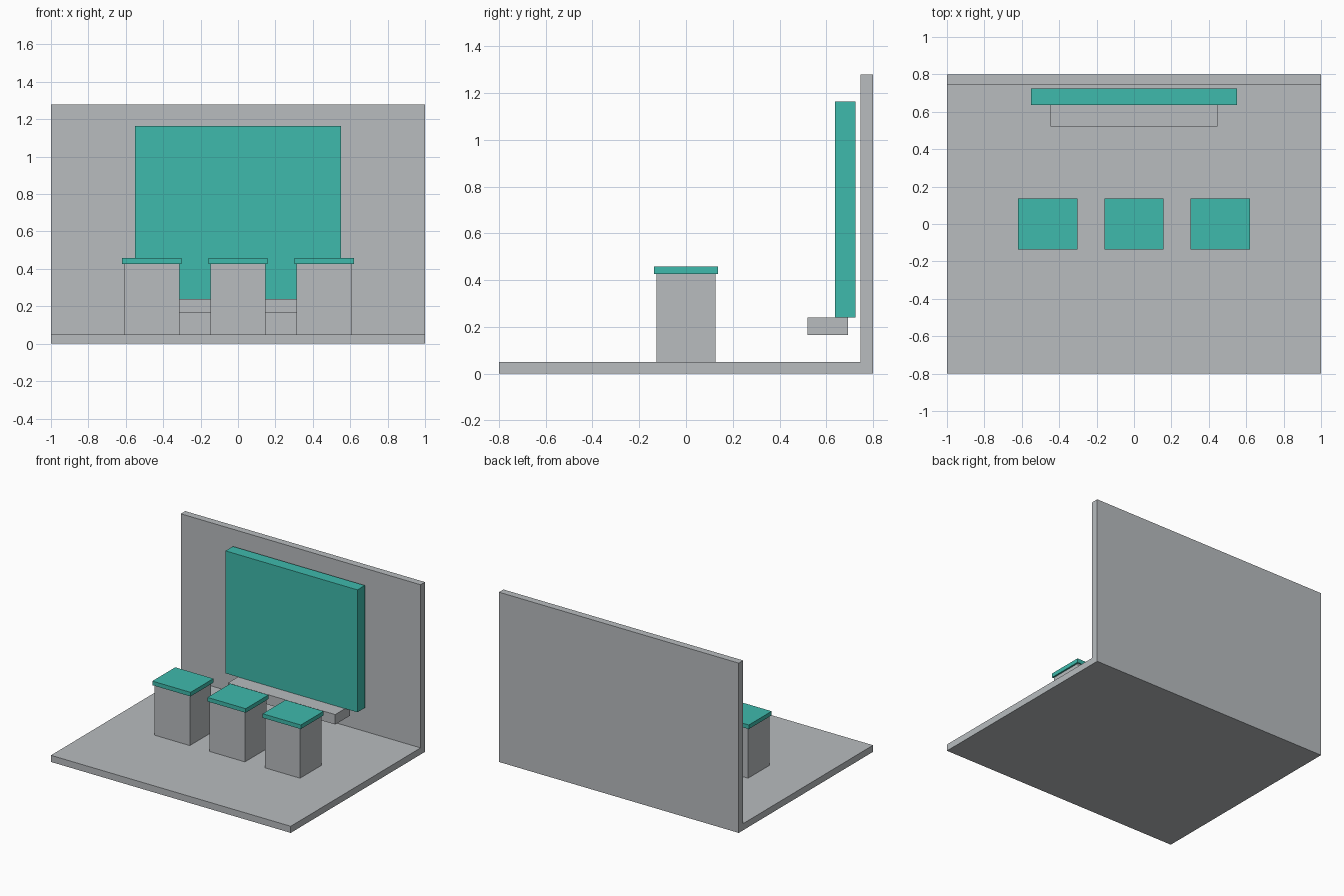
import bpy

if "Cube" in bpy.data.objects:
    bpy.data.objects.remove(bpy.data.objects["Cube"])


def material(name, rgb):
    # sRGB 0-255 to linear viewport colour
    def lin(c):
        c /= 255
        return c / 12.92 if c <= 0.04045 else ((c + 0.055) / 1.055) ** 2.4
    m = bpy.data.materials.new(name)
    m.diffuse_color = (*[lin(c) for c in rgb], 1)
    m.use_nodes = True
    m.node_tree.nodes["Principled BSDF"].inputs["Base Color"].default_value = m.diffuse_color
    return m


GREY = material("grey", (184, 188, 191))
TEAL = material("teal", (62, 186, 172))


def box(name, x, y, z, mat):
    """Box from (min, max) ranges on each axis."""
    bpy.ops.mesh.primitive_cube_add(size=1, location=[sum(r) / 2 for r in (x, y, z)])
    ob = bpy.context.object
    ob.name = name
    ob.scale = [r[1] - r[0] for r in (x, y, z)]
    bpy.ops.object.transform_apply(location=False, rotation=False, scale=True)
    ob.data.materials.append(mat)
    return ob


# Room: floor slab butting against the back wall
WALL_Y = 0.747
FLOOR_Z = 0.05
box("floor", (-1, 1), (-0.8, WALL_Y), (0, FLOOR_Z), GREY)
box("back_wall", (-1, 1), (WALL_Y, 0.8), (0, 1.28), GREY)

# Display panel standing on a low shelf
box("display_panel", (-0.55, 0.55), (0.637, 0.725), (0.24, 1.163), TEAL)
box("shelf", (-0.447, 0.447), (0.52, 0.693), (0.165, 0.24), GREY)

# Three pedestals with overhanging caps
for side, cx in (("left", -0.46), ("middle", 0), ("right", 0.46)):
    box(side + "_pedestal", (cx - 0.147, cx + 0.147), (-0.127, 0.127), (FLOOR_Z, 0.427), GREY)
    box(side + "_pedestal_cap", (cx - 0.159, cx + 0.159), (-0.136, 0.136), (0.427, 0.458), TEAL)
